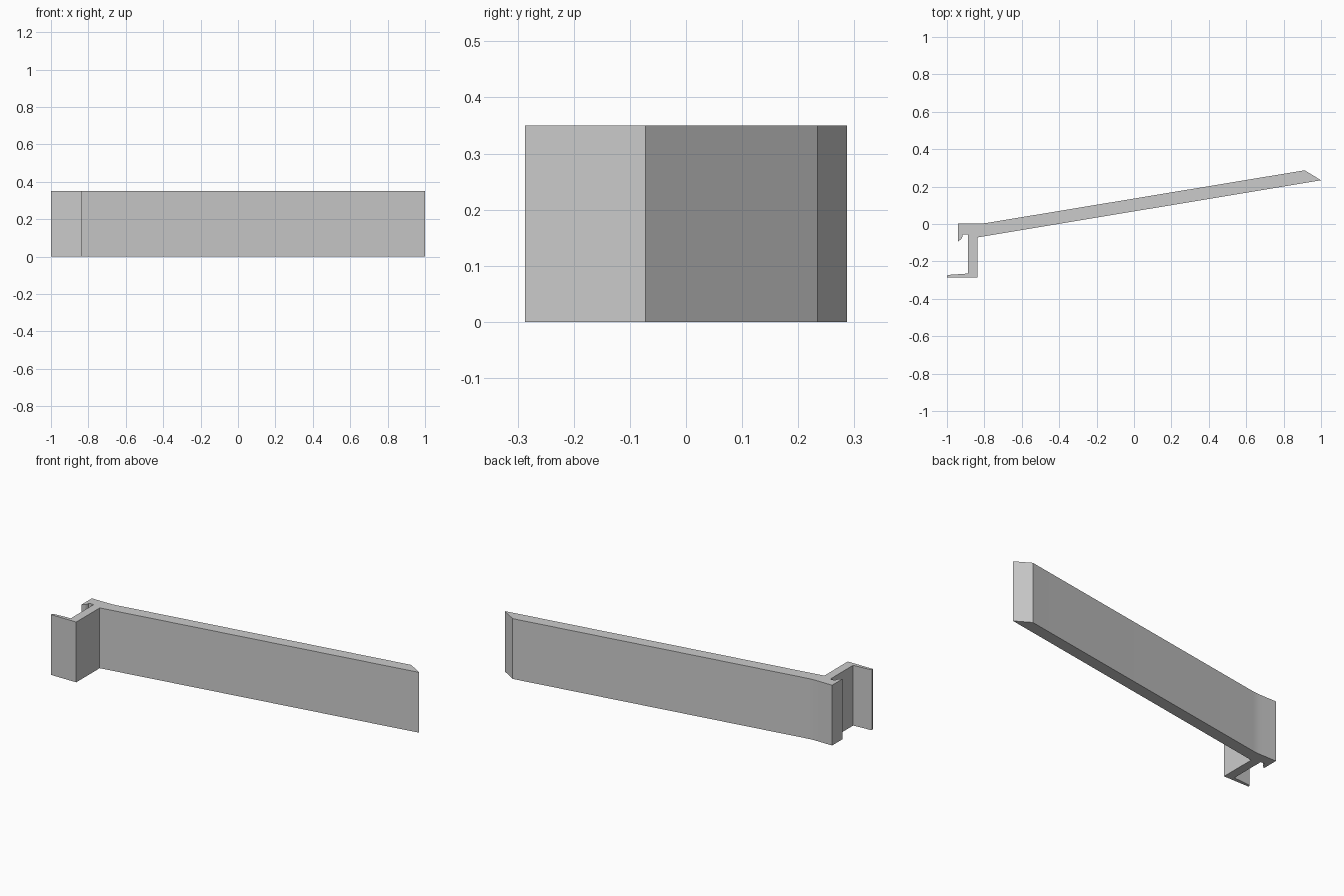
import bpy, bmesh

if "Cube" in bpy.data.objects:
    bpy.data.objects.remove(bpy.data.objects["Cube"])

HEIGHT = 0.35

# Cross-section of the bracket, counter-clockwise seen from above
profile = [
    (-1.0, -0.287), (-0.838, -0.287),                     # foot outer face
    (-0.838, -0.072), (1.0, 0.234), (0.912, 0.287),       # blade and bevelled tip
    (-0.785, 0.006), (-0.81, 0.003), (-0.835, 0.002),     # soft bend
    (-0.94, 0.002), (-0.94, -0.093),                      # hooked lip
    (-0.923, -0.08), (-0.918, -0.07), (-0.918, -0.06), (-0.912, -0.056),
    (-0.888, -0.056), (-0.888, -0.265),                   # web
    (-0.99, -0.272), (-1.0, -0.277),                      # tapered foot
]

# Plain grey material
grey = bpy.data.materials.new("plain_grey")
grey.diffuse_color = (0.6, 0.6, 0.6, 1)
grey.use_nodes = True
grey.node_tree.nodes["Principled BSDF"].inputs["Base Color"].default_value = grey.diffuse_color

# Extrude the profile upward
bm = bmesh.new()
base = bm.faces.new([bm.verts.new((x, y, 0)) for x, y in profile])
top = bmesh.ops.extrude_face_region(bm, geom=[base], use_keep_orig=True)
bmesh.ops.translate(bm, vec=(0, 0, HEIGHT),
                    verts=[v for v in top["geom"] if isinstance(v, bmesh.types.BMVert)])
bmesh.ops.recalc_face_normals(bm, faces=bm.faces)
mesh = bpy.data.meshes.new("angled_bracket")
bm.to_mesh(mesh)
bm.free()
mesh.materials.append(grey)

bracket = bpy.data.objects.new("angled_bracket", mesh)
bpy.context.collection.objects.link(bracket)
bpy.context.view_layer.objects.active = bracket
bracket.select_set(True)
bpy.ops.object.shade_smooth_by_angle(angle=0.3)
